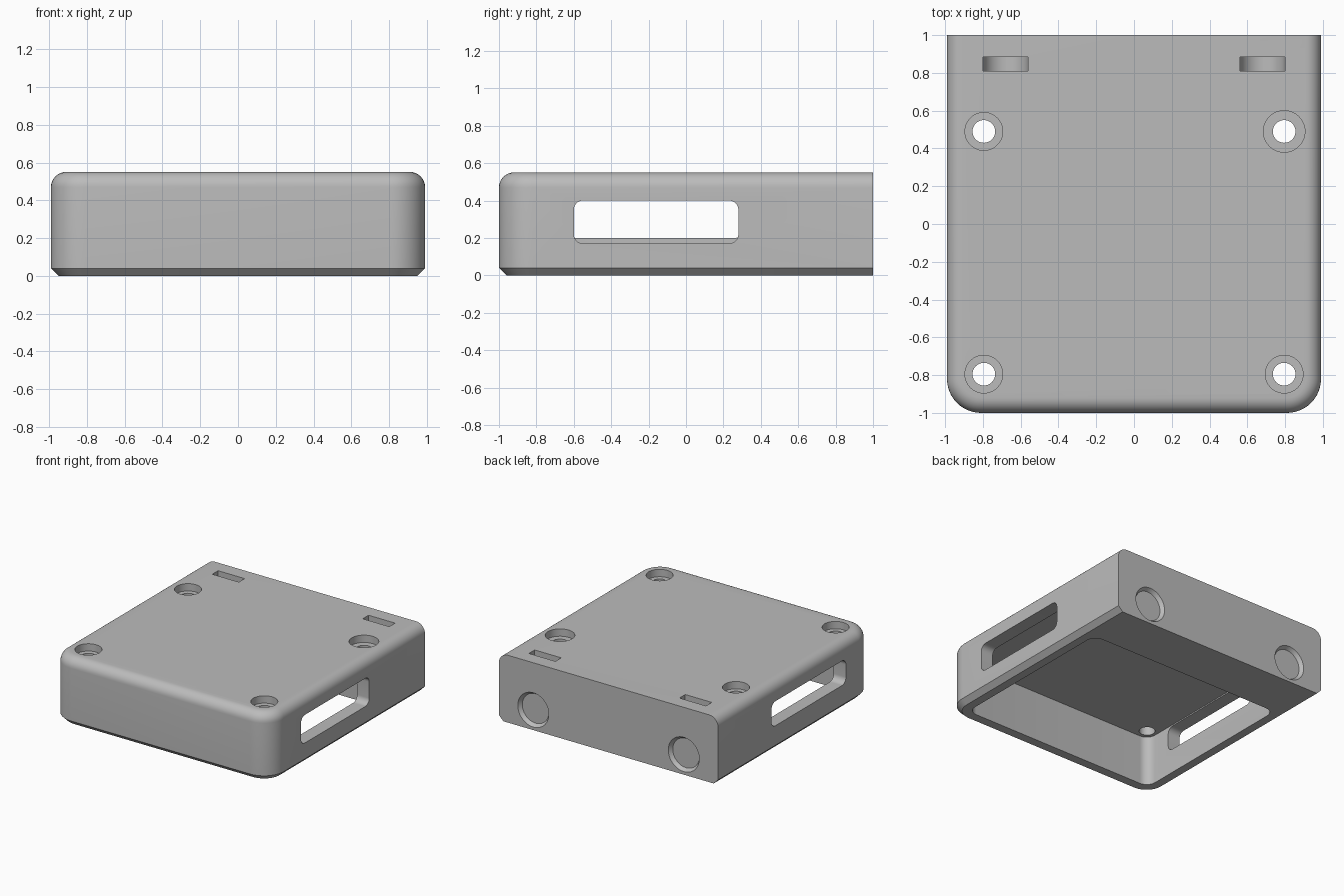
import bpy, bmesh, math
from mathutils import Matrix, Vector

cube = bpy.data.objects.get("Cube")
if cube:
    bpy.data.objects.remove(cube, do_unlink=True)

grey = bpy.data.materials.new("plain grey")
grey.use_nodes = True
grey.diffuse_color = (0.5, 0.5, 0.5, 1)
grey.node_tree.nodes["Principled BSDF"].inputs["Base Color"].default_value = (0.5, 0.5, 0.5, 1)

WIDTH, HEIGHT = 0.99, 0.55


def box(lo, hi):
    """Box between two opposite corners."""
    bm = bmesh.new()
    lo, hi = Vector(lo), Vector(hi)
    bmesh.ops.create_cube(bm, size=1)
    size = Matrix.Diagonal((hi - lo).to_4d())
    size[3][3] = 1
    bmesh.ops.transform(bm, matrix=Matrix.Translation((lo + hi) / 2) @ size, verts=bm.verts)
    return bm


def bevel(bm, rule, radius, segments):
    """Round the edges whose two ends satisfy the rule."""
    edges = [e for e in bm.edges if rule(e.verts[0].co, e.verts[1].co)]
    bmesh.ops.bevel(bm, geom=edges, offset=radius, offset_type='OFFSET',
                    segments=segments, profile=0.5, affect='EDGES')


def finish(bm, name):
    bmesh.ops.recalc_face_normals(bm, faces=bm.faces)
    mesh = bpy.data.meshes.new(name)
    bm.to_mesh(mesh)
    bm.free()
    mesh.materials.append(grey)
    obj = bpy.data.objects.new(name, mesh)
    bpy.context.collection.objects.link(obj)
    return obj


def rounded_box(lo, hi, axis, radius):
    """Box with the four edges along one axis rounded."""
    bm = box(lo, hi)
    bevel(bm, lambda a, b: abs(a[axis] - b[axis]) > 1e-4, radius, 10)
    return bm


def cone(base, r1, r2, depth, along_y=False):
    """Round cutter rising from its base along z or y."""
    bm = bmesh.new()
    turn = Matrix.Rotation(-math.pi / 2 if along_y else 0, 4, 'X')
    bmesh.ops.create_cone(bm, cap_ends=True, segments=48, radius1=r1, radius2=r2, depth=depth,
                          matrix=Matrix.Translation(base) @ turn
                          @ Matrix.Translation((0, 0, depth / 2)))
    return bm


# Outer housing: rounded front corners, filleted top rim, chamfered bottom rim
bm = box((-WIDTH, -1, 0), (WIDTH, 1, HEIGHT))
bevel(bm, lambda a, b: a.y < -0.9 and b.y < -0.9 and abs(a.z - b.z) > 0.1, 0.18, 12)
for level, radius, segments in ((HEIGHT, 0.08, 8), (0, 0.04, 1)):
    bevel(bm, lambda a, b: abs(a.z - level) < 1e-4 and abs(b.z - level) < 1e-4
          and min(a.y, b.y) < 0.99, radius, segments)
housing = finish(bm, "housing")


def cut(bm):
    """Subtract a shape from the housing."""
    cutter = finish(bm, "cutter")
    cutter.hide_render = True
    mod = housing.modifiers.new("cut", 'BOOLEAN')
    mod.operation = 'DIFFERENCE'
    mod.solver = 'EXACT'
    mod.object = cutter
    bpy.context.view_layer.objects.active = housing
    bpy.ops.object.modifier_apply(modifier=mod.name)
    bpy.data.objects.remove(cutter, do_unlink=True)


# Cavity open at the bottom, leaving a solid block at the back
cut(rounded_box((-0.88, -0.885, -0.2), (0.88, 0.585, 0.41), 2, 0.08))

# Side windows
cut(rounded_box((0.6, -0.6, 0.17), (1.2, 0.28, 0.40), 0, 0.05))
cut(rounded_box((-1.2, -0.65, 0.20), (-0.6, 0.31, 0.40), 0, 0.05))

# Counterbored screw holes
for x in (-0.795, 0.795):
    for y in (-0.795, 0.49):
        bore = 0.11 if x > 0 and y > 0 else 0.1
        cut(cone((x, y, 0.3), 0.06, 0.06, 0.4))
        cut(cone((x, y, HEIGHT - 0.06), bore, bore, 0.2))

# Round-bottomed slots from the top and shallow round recesses in the back
for x in (-0.68, 0.68):
    cut(rounded_box((x - 0.12, 0.81, 0.05), (x + 0.12, 0.885, 0.9), 1, 0.1195))
    cut(cone((x, 0.97, 0.165), 0.12, 0.16, 0.06, along_y=True))

# Smooth the fillets, keep the cut edges sharp
bpy.ops.object.select_all(action='DESELECT')
housing.select_set(True)
bpy.context.view_layer.objects.active = housing
bpy.ops.object.shade_smooth_by_angle(angle=math.radians(30))
